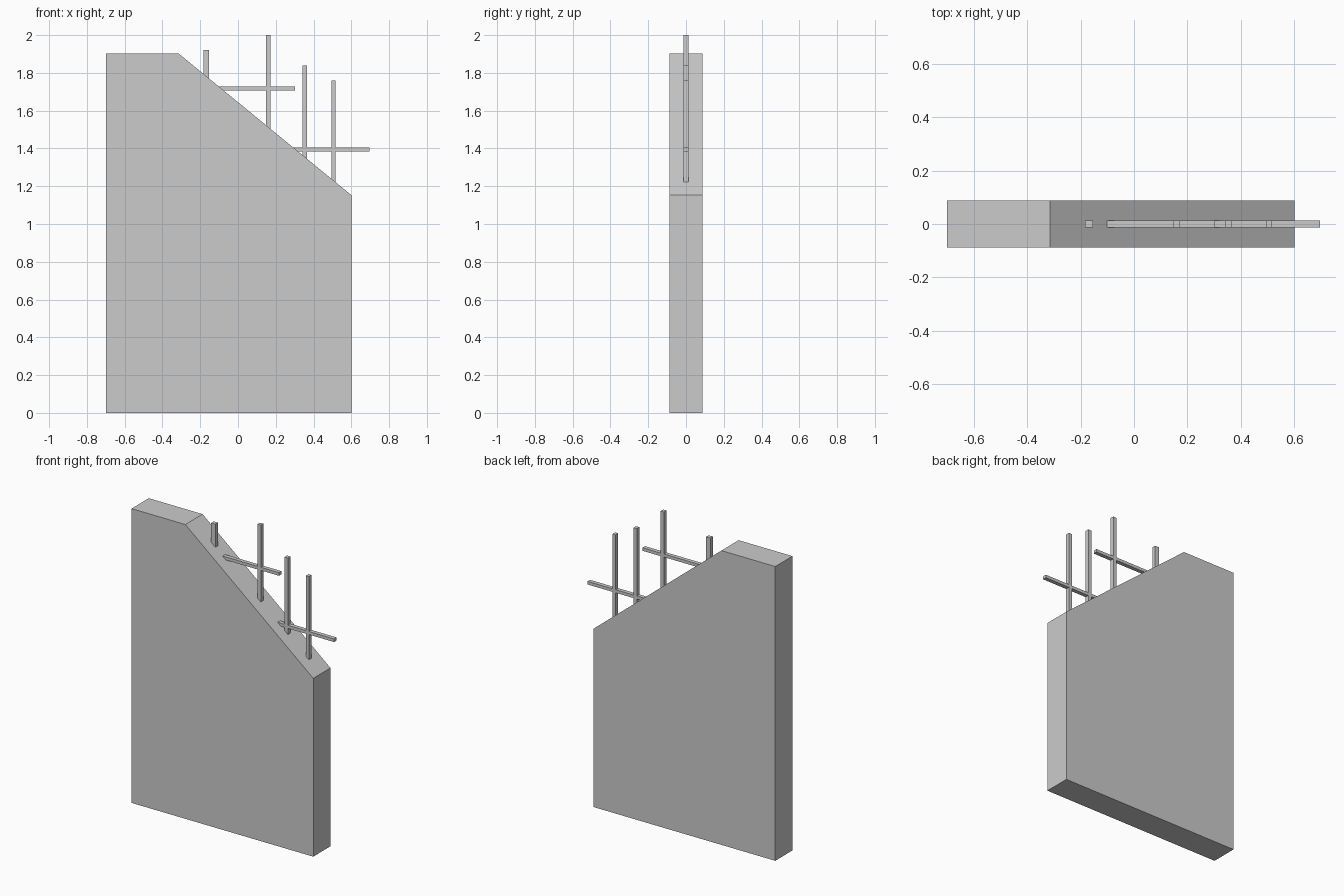
import bpy, bmesh

if "Cube" in bpy.data.objects:
    bpy.data.objects.remove(bpy.data.objects["Cube"])

HALF_DEPTH = 0.088
SLOPE_START, SLOPE_END = (-0.315, 1.903), (0.6, 1.153)


def slope_z(x):
    (x0, z0), (x1, z1) = SLOPE_START, SLOPE_END
    return z0 + (x - x0) * (z1 - z0) / (x1 - x0)


def slope_x(z):
    (x0, z0), (x1, z1) = SLOPE_START, SLOPE_END
    return x0 + (z - z0) * (x1 - x0) / (z1 - z0)


def add_object(name, bm):
    bmesh.ops.recalc_face_normals(bm, faces=bm.faces)
    mesh = bpy.data.meshes.new(name)
    bm.to_mesh(mesh)
    bm.free()
    bpy.context.collection.objects.link(bpy.data.objects.new(name, mesh))


def add_bar(name, x0, x1, z0, z1, depth=0.026):
    bm = bmesh.new()
    bmesh.ops.create_cube(bm, size=1)
    bmesh.ops.scale(bm, vec=(x1 - x0, depth, z1 - z0), verts=bm.verts)
    bmesh.ops.translate(bm, vec=((x0 + x1) / 2, 0, (z0 + z1) / 2), verts=bm.verts)
    add_object(name, bm)


# Broken wall slab: profile extruded through its thickness
bm = bmesh.new()
profile = [(-0.7, 0), (0.6, 0), SLOPE_END, SLOPE_START, (-0.7, 1.903)]
face = bm.faces.new([bm.verts.new((x, -HALF_DEPTH, z)) for x, z in profile])
extruded = bmesh.ops.extrude_face_region(bm, geom=[face])["geom"]
bmesh.ops.translate(bm, vec=(0, 2 * HALF_DEPTH, 0),
                    verts=[v for v in extruded if isinstance(v, bmesh.types.BMVert)])
add_object("broken_wall", bm)

# Upright reinforcing bars, rooted in the broken edge: x, top, width
uprights = [(-0.168, 1.92, 0.03), (0.16, 2.0, 0.024),
            (0.354, 1.84, 0.024), (0.505, 1.76, 0.022)]
for i, (x, top, w) in enumerate(uprights, 1):
    add_bar(f"upright_bar_{i}", x - w / 2, x + w / 2, slope_z(x) - 0.06, top)

# Level reinforcing bars: height, right end
for i, (z, end) in enumerate([(1.718, 0.302), (1.395, 0.696)], 1):
    add_bar(f"level_bar_{i}", slope_x(z) - 0.06, end, z - 0.01, z + 0.01)
